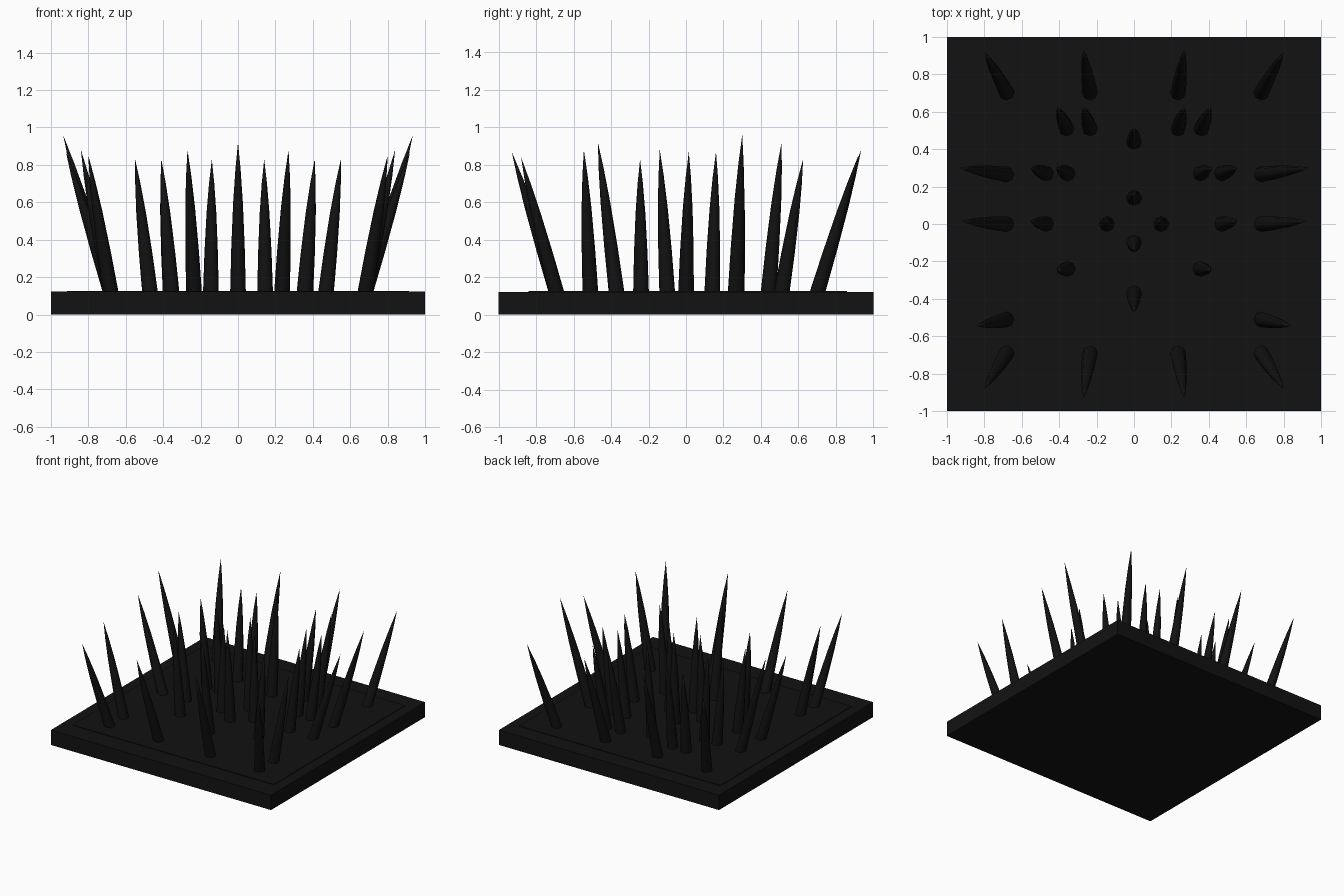
import bpy, bmesh, math
from mathutils import Vector

if "Cube" in bpy.data.objects:
    bpy.data.objects.remove(bpy.data.objects["Cube"])

black = bpy.data.materials.new("black")
black.diffuse_color = (0.006, 0.006, 0.006, 1)
black.use_nodes = True
black.node_tree.nodes["Principled BSDF"].inputs["Base Color"].default_value = black.diffuse_color


def finish(name, bm):
    bmesh.ops.recalc_face_normals(bm, faces=bm.faces)
    me = bpy.data.meshes.new(name)
    bm.to_mesh(me)
    bm.free()
    ob = bpy.data.objects.new(name, me)
    me.materials.append(black)
    bpy.context.collection.objects.link(ob)
    return ob


def slab(name, sx, sy, z0, z1, cy=0.0):
    bm = bmesh.new()
    bmesh.ops.create_cube(bm, size=1)
    for v in bm.verts:
        v.co = Vector((v.co.x * sx, v.co.y * sy + cy, z0 + (v.co.z + 0.5) * (z1 - z0)))
    return finish(name, bm)


# Slightly convex taper: (fraction of length, radius)
TAPER = [(0, 0.042), (0.3, 0.036), (0.6, 0.026), (0.82, 0.014)]
SIDES = 8
BASE_Z = 0.115


def spike(name, bx, by, tx, ty, tz):
    bm = bmesh.new()
    base, tip = Vector((bx, by, BASE_Z)), Vector((tx, ty, tz))
    rings = []
    for t, r in TAPER:
        c = base.lerp(tip, t)
        rings.append([bm.verts.new(c + Vector((r * math.cos(a), r * math.sin(a), 0)))
                      for a in (2 * math.pi * i / SIDES for i in range(SIDES))])
    end = bm.verts.new(tip)
    bm.faces.new(rings[0])
    for i in range(SIDES):
        j = (i + 1) % SIDES
        for lo, hi in zip(rings, rings[1:]):
            bm.faces.new((lo[i], lo[j], hi[j], hi[i]))
        bm.faces.new((rings[-1][i], rings[-1][j], end))
    ob = finish(name, bm)
    for p in ob.data.polygons:
        p.use_smooth = len(p.vertices) != SIDES


# Base plate with a barely raised top sheet
slab("base_plate", 2, 2, 0, 0.122)
slab("top_sheet", 1.83, 1.70, 0.11, 0.127, 0.01)

# Spikes on the centre line: base y, tip y, tip z
for i, (by, ty, tz) in enumerate([(0.44, 0.51, 0.92), (0.14, 0.16, 0.87),
                                  (-0.10, -0.14, 0.88), (-0.37, -0.47, 0.92)]):
    spike(f"centre_spike_{i}", 0, by, 0, ty, tz)

# Mirrored spikes: base x, base y, tip x, tip y, tip z
PAIRS = [
    (0.68, 0.70, 0.80, 0.92, 0.85), (0.235, 0.70, 0.27, 0.935, 0.88),
    (0.36, 0.51, 0.41, 0.625, 0.83), (0.235, 0.51, 0.27, 0.625, 0.83),
    (0.68, 0.265, 0.935, 0.30, 0.96), (0.47, 0.27, 0.55, 0.30, 0.83),
    (0.355, 0.27, 0.41, 0.30, 0.83), (0.68, 0.0, 0.92, 0.015, 0.87),
    (0.47, 0.0, 0.55, 0.015, 0.83), (0.145, 0.0, 0.14, 0.015, 0.83),
    (0.355, -0.24, 0.41, -0.245, 0.83), (0.68, -0.51, 0.84, -0.545, 0.88),
    (0.68, -0.69, 0.80, -0.88, 0.84), (0.235, -0.69, 0.27, -0.93, 0.87),
]
for i, (bx, by, tx, ty, tz) in enumerate(PAIRS):
    for side, s in (("right", 1), ("left", -1)):
        spike(f"{side}_spike_{i}", s * bx, by, s * tx, ty, tz)
